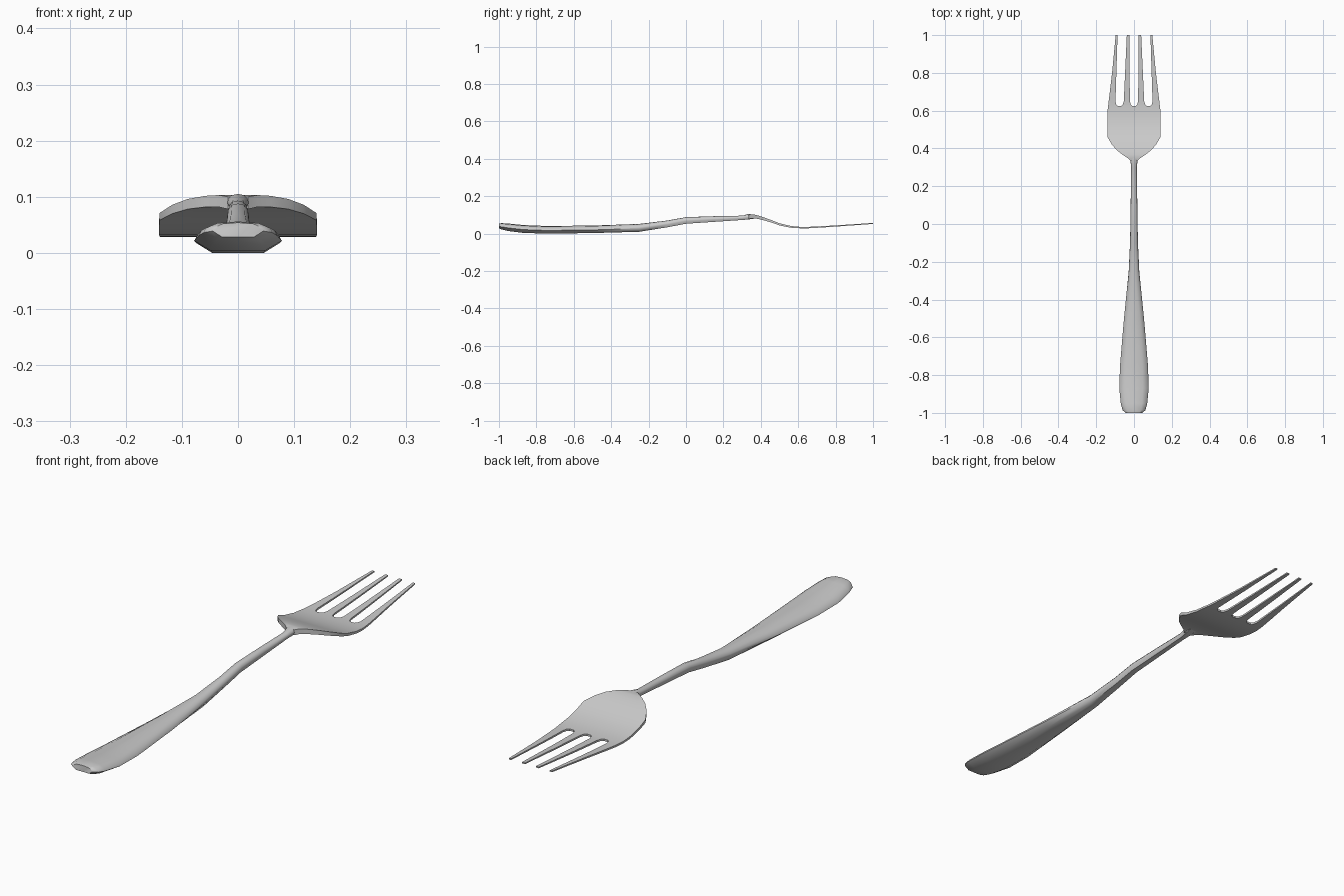
import bpy, bmesh
from math import radians

if "Cube" in bpy.data.objects:
    bpy.data.objects.remove(bpy.data.objects["Cube"])


def lerp(table, y):
    for (a, va), (b, vb) in zip(table, table[1:]):
        if y <= b:
            return va + (vb - va) * max(0, (y - a) / (b - a))
    return table[-1][1]


def finish(name, bm, angle):
    bmesh.ops.recalc_face_normals(bm, faces=bm.faces[:])
    mesh = bpy.data.meshes.new(name)
    bm.to_mesh(mesh)
    bm.free()
    obj = bpy.data.objects.new(name, mesh)
    bpy.context.collection.objects.link(obj)
    bpy.ops.object.select_all(action='DESELECT')
    obj.select_set(True)
    bpy.context.view_layer.objects.active = obj
    bpy.ops.object.shade_smooth_by_angle(angle=radians(angle))


# Handle: one cross-section lofted through stations (y, half width, bottom, top)
stations = [(-1, .045, .028, .054), (-.985, .061, .022, .056), (-.95, .07, .014, .054),
            (-.87, .078, .004, .046), (-.75, .074, 0, .041), (-.5, .053, .003, .043),
            (-.25, .028, .01, .052), (-.1, .021, .034, .07), (0, .019, .053, .088),
            (.15, .017, .063, .093), (.3, .015, .073, .096), (.335, .019, .076, .105),
            (.37, .024, .081, .1)]
half = [(.62, 0), (1, .42), (.93, .66), (.6, .92)]
section = [(0, 0)] + half + [(0, 1)] + [(-x, u) for x, u in reversed(half)]
bm = bmesh.new()
rings = [[bm.verts.new((x * w, y, lo + u * (hi - lo))) for x, u in section]
         for y, w, lo, hi in stations]
n = len(section)
for a, b in zip(rings, rings[1:]):
    for i in range(n):
        bm.faces.new((a[i], a[(i + 1) % n], b[(i + 1) % n], b[i]))
bm.faces.new(rings[0])
bm.faces.new(rings[-1])
finish("handle", bm, 50)

# Head: curved sheet with rows of columns; slots are left open between the tines
outline = [(.335, .018), (.35, .035), (.365, .058), (.39, .09), (.42, .117), (.46, .14),
           (.53, .141), (.6, .14), (.65, .134), (.8, .116), (1, .097)]
height = [(.335, .1), (.355, .104), (.39, .096), (.44, .079), (.5, .055), (.56, .041),
          (.61, .036), (.66, .036), (.8, .044), (1, .057)]
thick = [(.335, .022), (.39, .018), (.47, .012), (.6, .008), (1, .005)]
slot_half = [(.625, .009), (.632, .017), (.65, .022), (1, .0245)]
slot_mid = [(.625, .077), (1, .0625)]
SLOT = .625


def columns(y):
    s, m, w = lerp(slot_half, y), lerp(slot_mid, y), lerp(outline, y)
    right = [min(s, .026), m - s, m + s, w]
    if y < SLOT:
        k = w / lerp(outline, SLOT)
        right = [x * k for x in right[:3]] + [w]
    return [-x for x in reversed(right)] + right


rows_y = [.335, .35, .365, .39, .42, .46, .5, .53, .56, .6, SLOT,
          .632, .65, .72, .8, .9, 1]
bm = bmesh.new()
grid = [[bm.verts.new((x, y, lerp(height, y))) for x in columns(y)] for y in rows_y]
for y, a, b in zip(rows_y, grid, grid[1:]):
    for i in range(7):
        if y < SLOT or i % 2 == 0:
            bm.faces.new((a[i], a[i + 1], b[i + 1], b[i]))
# Thicken downwards, thinner towards the tine tips
top = bm.faces[:]
ext = bmesh.ops.extrude_face_region(bm, geom=top, use_keep_orig=True)
for v in ext["geom"]:
    if isinstance(v, bmesh.types.BMVert):
        v.co.z -= lerp(thick, v.co.y)
finish("tined_head", bm, 40)
